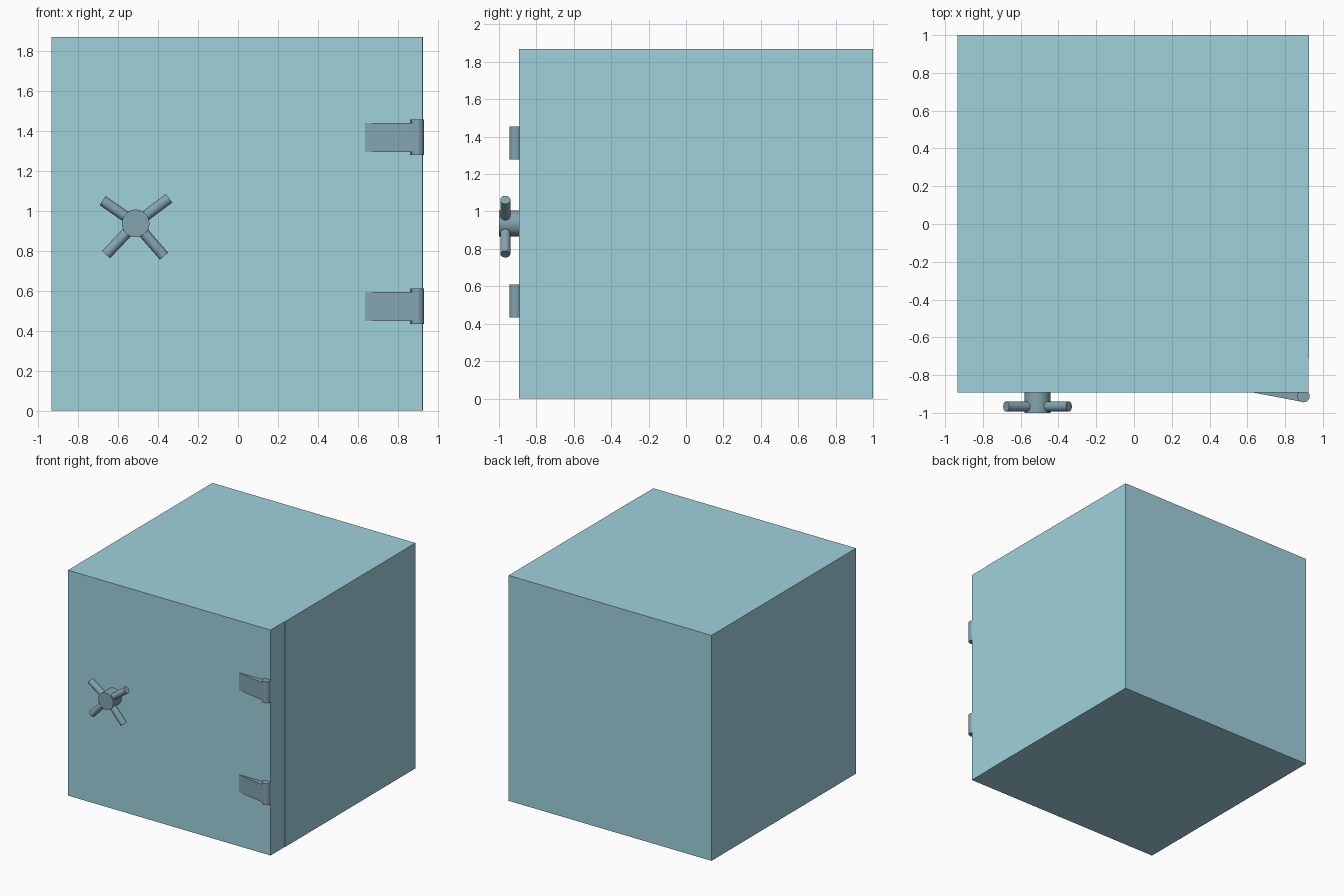
import bpy, math
from mathutils import Vector

if "Cube" in bpy.data.objects:
    bpy.data.objects.remove(bpy.data.objects["Cube"])


def material(name, rgb):
    m = bpy.data.materials.new(name)
    m.diffuse_color = (*rgb, 1)
    m.use_nodes = True
    m.node_tree.nodes["Principled BSDF"].inputs["Base Color"].default_value = m.diffuse_color
    return m


PAINT = material("pale_blue_paint", (0.35, 0.64, 0.72))
METAL = material("blue_grey_metal", (0.23, 0.37, 0.43))


def mesh_object(name, verts, faces, mat):
    me = bpy.data.meshes.new(name)
    me.from_pydata(verts, [], faces)
    me.materials.append(mat)
    ob = bpy.data.objects.new(name, me)
    bpy.context.collection.objects.link(ob)
    return ob


def prism(name, outline, z0, z1, mat):
    """Extrude a counter-clockwise xy outline from z0 to z1."""
    n = len(outline)
    verts = [(x, y, z) for z in (z0, z1) for x, y in outline]
    faces = [tuple(reversed(range(n))), tuple(range(n, 2 * n))]
    faces += [(i, (i + 1) % n, n + (i + 1) % n, n + i) for i in range(n)]
    return mesh_object(name, verts, faces, mat)


def box(name, x0, x1, y0, y1, z0, z1, mat):
    return prism(name, [(x0, y0), (x1, y0), (x1, y1), (x0, y1)], z0, z1, mat)


def rod(name, a, b, radius, mat, sides=32):
    a, b = Vector(a), Vector(b)
    d = b - a
    bpy.ops.mesh.primitive_cylinder_add(
        vertices=sides, radius=radius, depth=d.length, location=(a + b) / 2,
        rotation=d.to_track_quat('Z', 'Y').to_euler())
    ob = bpy.context.object
    ob.name = name
    ob.data.materials.append(mat)
    bpy.ops.object.shade_smooth_by_angle(angle=math.radians(35))
    return ob


# Cabinet and the flush door across its front
FRONT = -0.892
box("cabinet", -0.934, 0.926, -0.71, 1.0, 0, 1.868, PAINT)
box("door", -0.934, 0.923, FRONT, -0.71, 0, 1.868, PAINT)

# Hinges: tapered leaf running into an upright barrel
for label, z in (("lower", 0.521), ("upper", 1.366)):
    prism(f"{label}_hinge_leaf",
          [(0.635, FRONT + 0.02), (0.635, FRONT - 0.001), (0.893, -0.942),
           (0.9, FRONT + 0.02)], z - 0.073, z + 0.073, METAL)
    rod(f"{label}_hinge_barrel", (0.897, -0.911, z - 0.089),
        (0.897, -0.911, z + 0.089), 0.033, METAL)

# Handle hub
HUB_X, HUB_Z = -0.512, 0.936
rod("handle_hub", (HUB_X, FRONT + 0.01, HUB_Z), (HUB_X, -1.0, HUB_Z), 0.069, METAL)

# Four slightly uneven spokes
for i, (x, z) in enumerate([(-0.345, 1.062), (-0.677, 1.05),
                            (-0.66, 0.78), (-0.37, 0.772)]):
    rod(f"handle_spoke_{i + 1}", (HUB_X, -0.966, HUB_Z), (x, -0.966, z), 0.027, METAL, 24)
